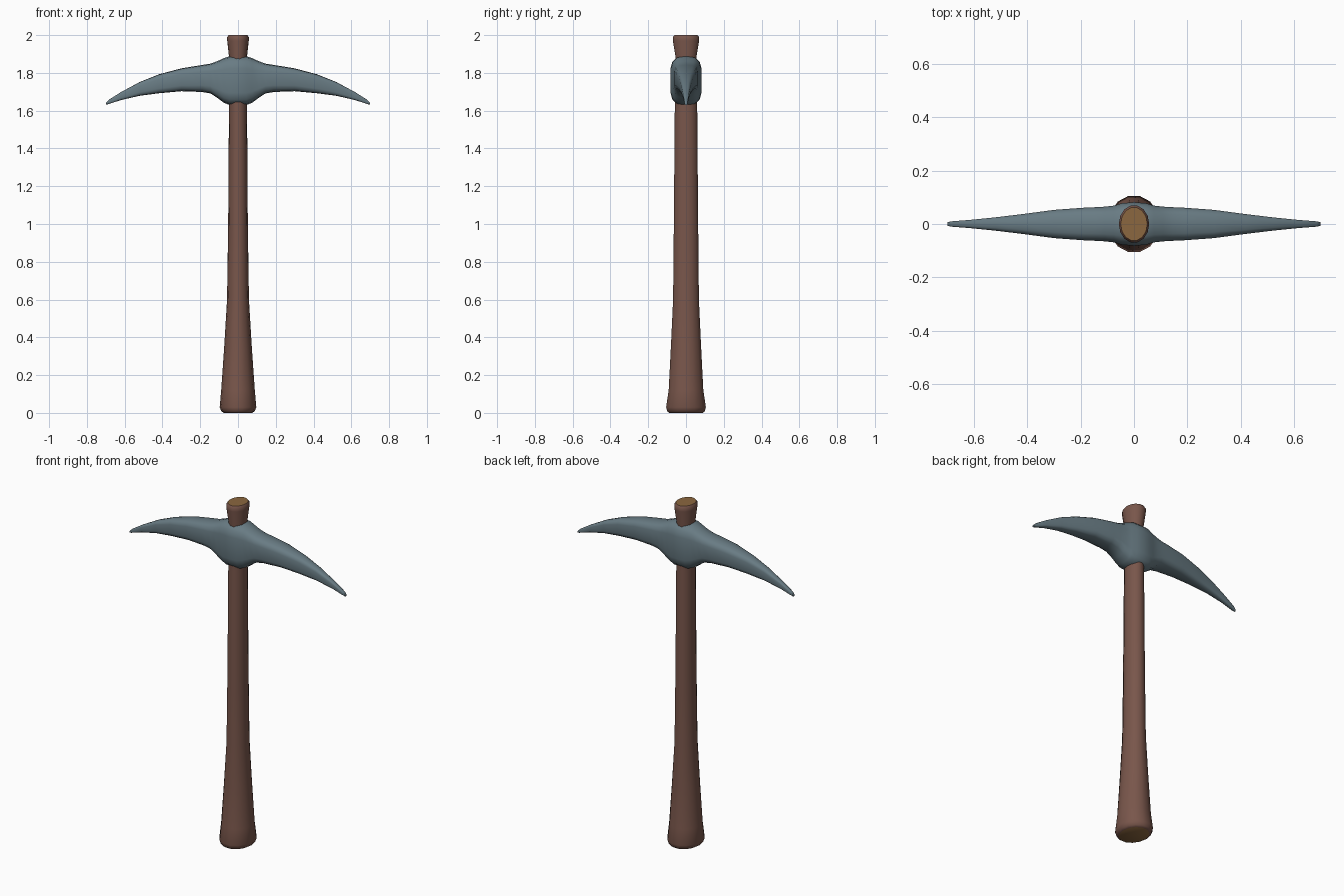
import bpy, bmesh, math

if "Cube" in bpy.data.objects:
    bpy.data.objects.remove(bpy.data.objects["Cube"])


def material(name, rgb):
    m = bpy.data.materials.new(name)
    m.diffuse_color = (*rgb, 1)
    m.use_nodes = True
    m.node_tree.nodes["Principled BSDF"].inputs["Base Color"].default_value = m.diffuse_color
    return m


def loft(name, rings, mats, angle):
    """Skin a list of point rings into a closed smooth-shaded object."""
    bm = bmesh.new()
    loops = [[bm.verts.new(p) for p in r] for r in rings]
    n = len(loops[0])
    for a, b in zip(loops, loops[1:]):
        for i in range(n):
            bm.faces.new((a[i], a[(i + 1) % n], b[(i + 1) % n], b[i]))
    for k, ring in enumerate((loops[0], loops[-1])):
        f = bm.faces.new(ring)
        f.material_index = len(mats) - 1
    bmesh.ops.recalc_face_normals(bm, faces=bm.faces)
    me = bpy.data.meshes.new(name)
    bm.to_mesh(me)
    bm.free()
    for m in mats:
        me.materials.append(m)
    ob = bpy.data.objects.new(name, me)
    bpy.context.collection.objects.link(ob)
    bpy.ops.object.select_all(action='DESELECT')
    ob.select_set(True)
    bpy.context.view_layer.objects.active = ob
    bpy.ops.object.shade_smooth_by_angle(angle=math.radians(angle))
    return ob


wood = material("brown wood", (0.19, 0.093, 0.07))
end_grain = material("tan end grain", (0.26, 0.135, 0.05))
steel = material("blue grey steel", (0.14, 0.20, 0.23))

# Handle: oval rings (z, half width x, half depth y)
handle = [(0, .075, .09), (.008, .088, .102), (.03, .097, .108),
          (.12, .089, .094), (.35, .073, .082), (.6, .058, .070),
          (1.0, .052, .066), (1.6, .048, .061), (1.88, .047, .056),
          (1.97, .057, .071), (1.99, .057, .071), (2.0, .050, .063)]
N = 14
loft("handle", [[(rx * math.cos(2 * math.pi * i / N),
                  ry * math.sin(2 * math.pi * i / N), z) for i in range(N)]
                for z, rx, ry in handle], [wood, end_grain], 45)

# Head: chamfered sections (x, bottom z, top z, half depth y), mirrored in x
half = [(0, 1.63, 1.888, .082), (.045, 1.63, 1.888, .078),
        (.075, 1.642, 1.878, .069), (.11, 1.668, 1.862, .065),
        (.145, 1.691, 1.849, .063), (.19, 1.699, 1.842, .061),
        (.30, 1.703, 1.824, .053), (.42, 1.692, 1.792, .037),
        (.52, 1.679, 1.752, .025), (.62, 1.656, 1.698, .015),
        (.685, 1.635, 1.657, .010), (.70, 1.631, 1.642, .007)]
sections = [(-x, *r) for x, *r in reversed(half[1:])] + half
# unit section: flat sides, rounded corners, slight crown
unit = [(1, -.5), (1, .5), (.88, .78), (.58, .95), (0, 1),
        (-.58, .95), (-.88, .78), (-1, .5), (-1, -.5),
        (-.88, -.78), (-.58, -.95), (0, -1), (.58, -.95), (.88, -.78)]
loft("pick_head", [[(x, u * w, (lo + hi) / 2 + v * (hi - lo) / 2)
                    for u, v in unit] for x, lo, hi, w in sections],
     [steel], 50)
